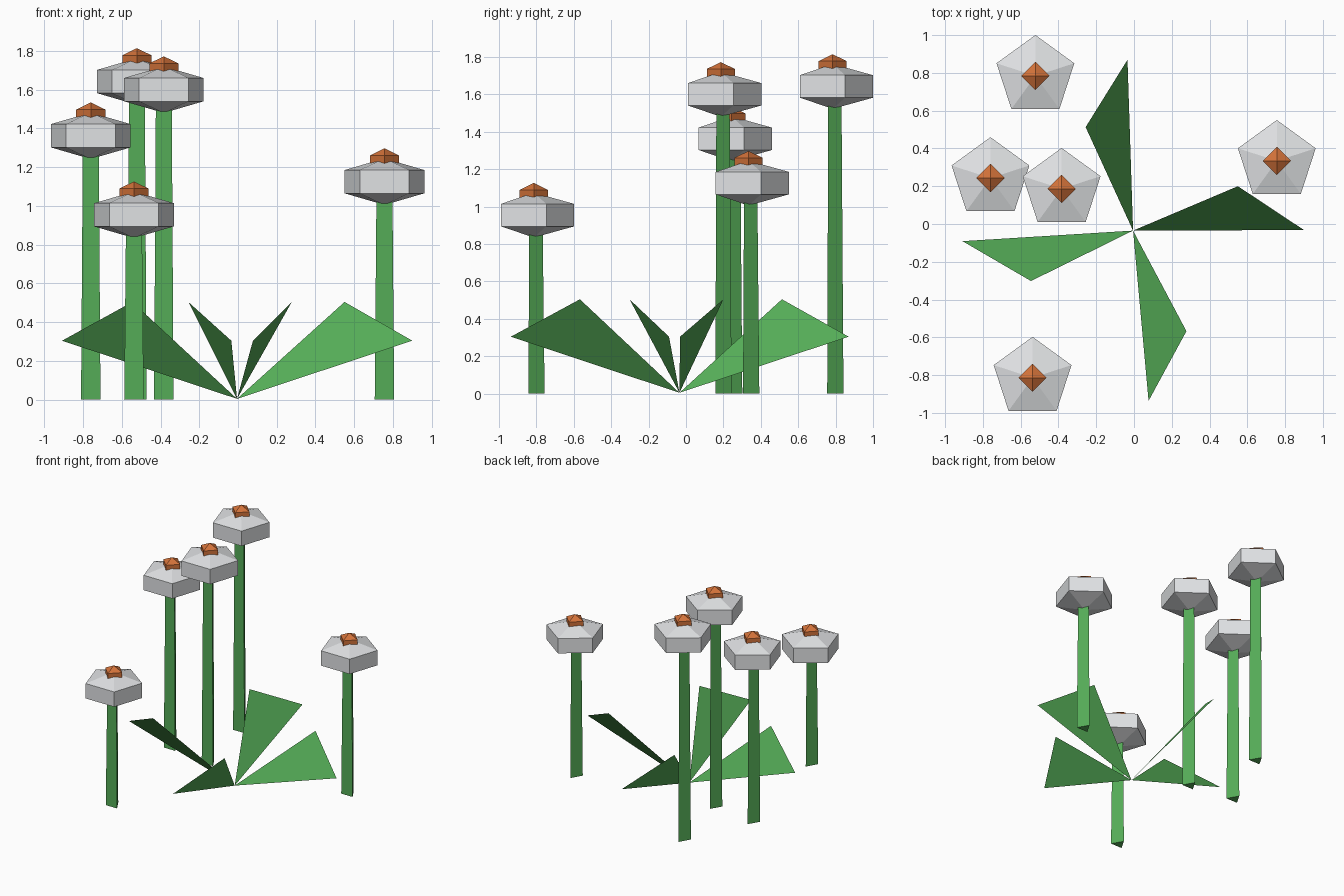
import bpy, bmesh, math
from mathutils import Matrix, Vector

if "Cube" in bpy.data.objects:
    bpy.data.objects.remove(bpy.data.objects["Cube"])


def material(name, rgb):
    m = bpy.data.materials.new(name)
    lin = [((c / 255 + 0.055) / 1.055) ** 2.4 for c in rgb]
    m.diffuse_color = (*lin, 1)
    m.use_nodes = True
    m.node_tree.nodes["Principled BSDF"].inputs["Base Color"].default_value = m.diffuse_color
    return m


GREEN = material("leaf green", (85, 172, 87))
WHITE = material("petal white", (224, 226, 228))
ORANGE = material("centre orange", (212, 115, 58))


def finish(name, bm, mat, loc):
    me = bpy.data.meshes.new(name)
    bm.to_mesh(me)
    bm.free()
    me.materials.append(mat)
    ob = bpy.data.objects.new(name, me)
    ob.location = loc
    bpy.context.collection.objects.link(ob)


def lathe(name, profile, sides, mat, loc):
    """Flat-sided turned solid from (radius, z) points, first corner facing +y."""
    bm = bmesh.new()
    rings = []
    for r, z in profile:
        n = sides if r > 0 else 1
        rings.append([bm.verts.new((-r * math.sin(math.tau * i / sides),
                                    r * math.cos(math.tau * i / sides), z))
                      for i in range(n)])
    for lo, hi in zip(rings, rings[1:]):
        for i in range(sides):
            j = (i + 1) % sides
            corners = [lo[i % len(lo)], lo[j % len(lo)], hi[j % len(hi)], hi[i % len(hi)]]
            bm.faces.new(list(dict.fromkeys(corners)))
    for ring in (rings[0], rings[-1]):
        if len(ring) > 1:
            bm.faces.new(ring)
    bmesh.ops.recalc_face_normals(bm, faces=bm.faces)
    finish(name, bm, mat, loc)


def ball(r, h):
    return [(0, -h), (r, -h / 2), (r, h / 2), (0, h)]


# Flowers: x, y and height of the head centre
flowers = [(-0.522, 0.784, 1.642), (-0.760, 0.243, 1.362), (-0.383, 0.186, 1.600),
           (0.756, 0.334, 1.125), (-0.537, -0.814, 0.954)]
for x, y, z in flowers:
    lathe("flower_stem", [(0.058, 0), (0.047, z)], 3, GREEN, (x, y, 0))
    lathe("flower_head", ball(0.2165, 0.12), 5, WHITE, (x, y, z))
    lathe("flower_centre", ball(0.075, 0.073), 4, ORANGE, (x, y, z + 0.099))

# Leaves: one triangle turned around the middle
for i in range(4):
    bm = bmesh.new()
    turn = Matrix.Rotation(1.6 * i, 3, 'Z')
    bm.faces.new([bm.verts.new(turn @ Vector(p))
                  for p in ((0, 0, 0), (0.905, 0.003, 0.3), (0.555, 0.235, 0.5))])
    finish("leaf", bm, GREEN, (-0.005, -0.035, 0.004))
